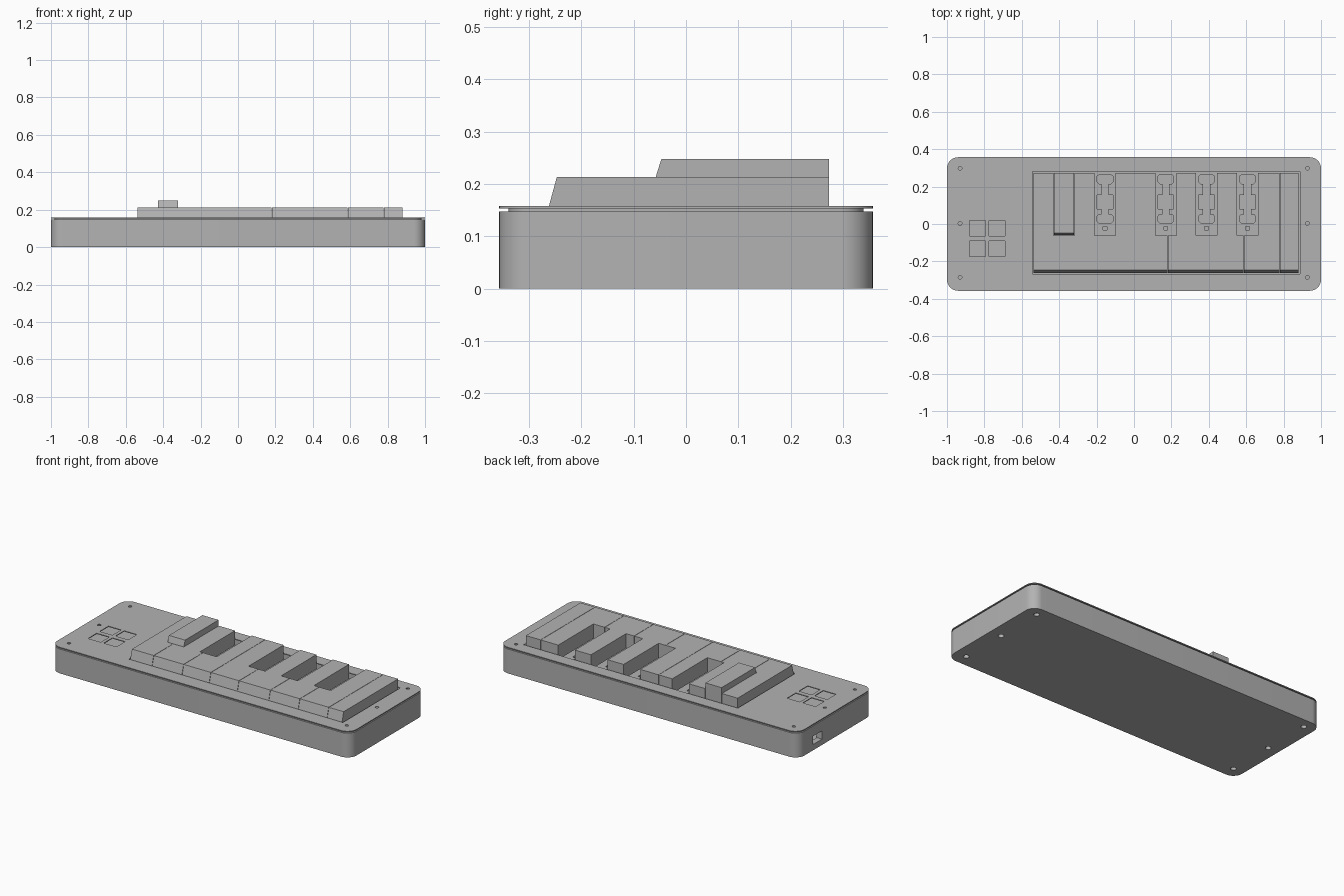
import bpy, bmesh, math

cube = bpy.data.objects.get("Cube")
if cube:
    bpy.data.objects.remove(cube, do_unlink=True)

grey = bpy.data.materials.new("mid_grey")
grey.use_nodes = True
grey.diffuse_color = (0.45, 0.45, 0.45, 1)
grey.node_tree.nodes["Principled BSDF"].inputs["Base Color"].default_value = (0.45, 0.45, 0.45, 1)


def rect(x0, x1, y0, y1):
    return [(x0, y0), (x1, y0), (x1, y1), (x0, y1)]


def circle(x, y, r, n=16):
    return [(x + r * math.cos(2 * math.pi * i / n), y + r * math.sin(2 * math.pi * i / n)) for i in range(n)]


def rounded(hx, hy, r, n=12):
    """Rounded rectangle outline with half sizes hx, hy."""
    pts = []
    for k, (sx, sy) in enumerate([(1, 1), (-1, 1), (-1, -1), (1, -1)]):
        for i in range(n + 1):
            a = math.pi / 2 * (k + i / n)
            pts.append((sx * (hx - r) + r * math.cos(a), sy * (hy - r) + r * math.sin(a)))
    return pts


def build(name, prisms, axis="z"):
    """One object from (outline, low, high) prisms, extruded along z or x."""
    bm = bmesh.new()
    for pts, lo, hi in prisms:
        place = (lambda p, t: (p[0], p[1], t)) if axis == "z" else (lambda p, t: (t, p[0], p[1]))
        low = [bm.verts.new(place(p, lo)) for p in pts]
        high = [bm.verts.new(place(p, hi)) for p in pts]
        bm.faces.new(low[::-1])
        bm.faces.new(high)
        n = len(pts)
        for i in range(n):
            j = (i + 1) % n
            bm.faces.new((low[i], low[j], high[j], high[i]))
    bmesh.ops.recalc_face_normals(bm, faces=bm.faces)
    mesh = bpy.data.meshes.new(name)
    bm.to_mesh(mesh)
    bm.free()
    mesh.materials.append(grey)
    obj = bpy.data.objects.new(name, mesh)
    bpy.context.collection.objects.link(obj)
    return obj


def select(obj):
    bpy.ops.object.select_all(action="DESELECT")
    obj.select_set(True)
    bpy.context.view_layer.objects.active = obj


def cut(obj, prisms):
    """Cut prisms out of an object and discard the cutter."""
    cutter = build("cutter", prisms)
    cutter.hide_render = True
    mod = obj.modifiers.new("cut", "BOOLEAN")
    mod.operation = "DIFFERENCE"
    mod.solver = "EXACT"
    mod.object = cutter
    select(obj)
    bpy.ops.object.modifier_apply(modifier=mod.name)
    bpy.data.objects.remove(cutter, do_unlink=True)


def smooth(obj):
    select(obj)
    bpy.ops.object.shade_smooth_by_angle(angle=math.radians(30))


HX, HY = 1.0, 0.357
CASE_TOP, LIP_TOP, PLATE_TOP = 0.147, 0.153, 0.158
BOARD_TOP, KEY_TOP = 0.1, 0.213
screws = [(x, y) for x in (-0.93, 0.927) for y in (-0.285, 0.003, 0.298)]

# Hollow case with socket opening and screw recesses underneath
case = build("case", [(rounded(HX, HY, 0.06), 0, CASE_TOP)])
cut(case, [(rounded(0.965, 0.322, 0.03), 0.03, 0.3)])
cut(case, [(rect(-1.05, -0.95, 0.13, 0.215), 0.035, 0.085)])
cut(case, [(circle(x, y, 0.016), -0.02, 0.018) for x, y in screws])
smooth(case)

# Recessed lip between case and top plate
lip = build("lip", [(rounded(HX - 0.018, HY - 0.018, 0.045), CASE_TOP - 0.002, LIP_TOP)])
cut(lip, [(rounded(0.965, 0.322, 0.03), 0.1, 0.2)])
smooth(lip)

# Top plate: key opening, four button openings, screw holes
plate = build("top_plate", [(rounded(HX, HY, 0.06), LIP_TOP, PLATE_TOP)])
buttons = [rect(x, x + 0.085, y, y + 0.083)
           for x in (-0.88, -0.775) for y in (-0.175, -0.063)]
cut(plate, [(rect(-0.543, 0.888, -0.267, 0.281), 0.1, 0.2)]
    + [(b, 0.1, 0.2) for b in buttons]
    + [(circle(x, y, 0.01), 0.1, 0.2) for x, y in screws])
smooth(plate)

# Inner board with a switch cut-out below each raised key position
slots = [-0.375, -0.155, 0.17, 0.388, 0.607]
half = [(0.03, 0.265), (0.042, 0.255), (0.042, 0.225), (0.032, 0.215), (0.018, 0.215),
        (0.018, 0.155), (0.042, 0.155), (0.042, 0.08), (0.018, 0.08), (0.018, 0.052),
        (0.034, 0.052), (0.042, 0.042), (0.042, 0.015), (0.032, 0.005)]
bone = half + [(-x, y) for x, y in reversed(half)]
board = build("switch_board", [(rect(-0.964, 0.964, -0.321, 0.321), BOARD_TOP - 0.01, BOARD_TOP)])
for cx in slots:
    cut(board, [([(cx + x, y) for x, y in bone], 0.05, 0.2),
                (rect(cx - 0.01, cx + 0.01, -0.033, -0.013), 0.05, 0.2)])

# Long keys with sloping fronts, notched at the raised key positions
edges = [-0.537, -0.39, -0.19, -0.008, 0.18, 0.39, 0.587, 0.78, 0.88]
side = [(-0.262, 0.125), (-0.262, PLATE_TOP), (-0.247, KEY_TOP), (0.273, KEY_TOP), (0.273, 0.125)]
for i in range(len(edges) - 1):
    a, b = edges[i], edges[i + 1]
    key = build(f"long_key_{i + 1}", [(side, a + 0.001, b - 0.001)], "x")
    notches = [(rect(cx - 0.056, cx + 0.056, -0.062, 0.35), 0.05, 0.3)
               for cx in slots if cx + 0.056 > a and cx - 0.056 < b]
    if notches:
        cut(key, notches)

# Single raised key
raised = [(-0.058, 0.125), (-0.058, KEY_TOP), (-0.047, 0.248), (0.273, 0.248), (0.273, 0.125)]
build("raised_key", [(raised, slots[0] - 0.054, slots[0] + 0.054)], "x")
